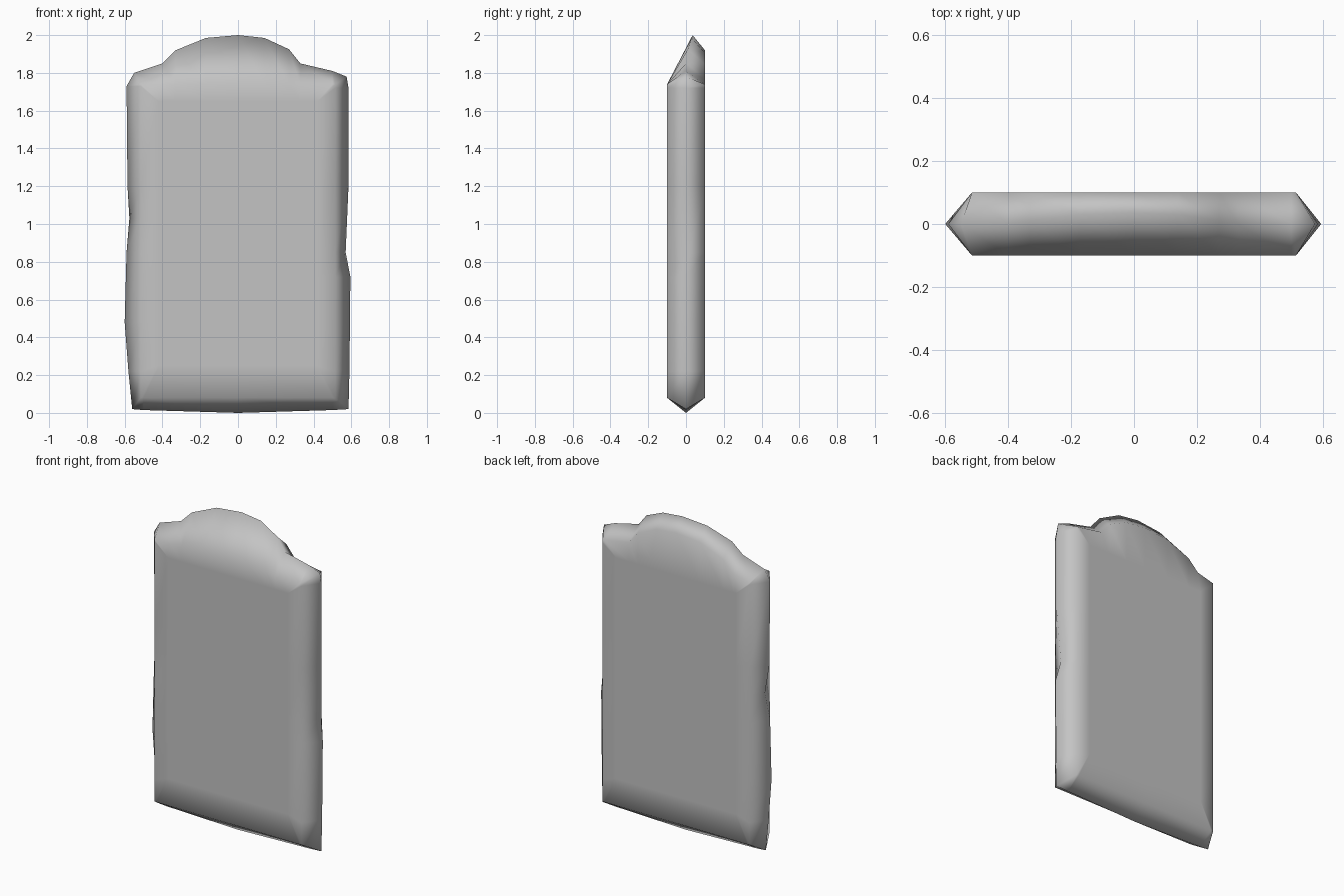
import bpy, bmesh

if "Cube" in bpy.data.objects:
    bpy.data.objects.remove(bpy.data.objects["Cube"], do_unlink=True)

stone = bpy.data.materials.new("grey stone")
stone.use_nodes = True
colour = (0.55, 0.55, 0.55, 1)
stone.diffuse_color = colour
stone.node_tree.nodes["Principled BSDF"].inputs["Base Color"].default_value = colour

# Worn outer rim of the slab, anticlockwise from the bottom centre: x, y, z
RIM = [
    (0, 0, 0.0), (0.50, 0, 0.015), (0.585, 0, 0.02), (0.59, 0, 0.22),
    (0.595, 0, 0.72), (0.57, 0.02, 0.85), (0.585, 0, 1.2), (0.585, 0, 1.72),
    (0.575, 0, 1.78), (0.50, 0, 1.81), (0.33, 0, 1.85), (0.27, 0.01, 1.925),
    (0.14, 0.03, 1.985), (0, 0.035, 2.0), (-0.17, 0.03, 1.985),
    (-0.33, 0.01, 1.92), (-0.40, 0, 1.85), (-0.55, 0, 1.80),
    (-0.59, 0, 1.73), (-0.585, 0, 1.2), (-0.575, 0.03, 1.03),
    (-0.59, 0, 0.85), (-0.60, 0, 0.48), (-0.58, 0, 0.22),
    (-0.56, 0, 0.02), (-0.50, 0, 0.015),
]


def clamp(value, low, high):
    return max(low, min(high, value))


def ring(bm, y, half_width, bottom, top_of):
    """Copy the rim into the plane y, held inside the given limits."""
    return [bm.verts.new((clamp(x, -half_width, half_width), y,
                          clamp(z, bottom, top_of(z)))) for x, _, z in RIM]


def back_top(z):
    # The back edge follows the arched crown
    return max(1.74, z - 0.08)


# Slab: panels, bevelled edges and rim skinned as nested loops
bm = bmesh.new()
loops = [
    ring(bm, -0.1, 0.42, 0.25, lambda z: 1.65),
    ring(bm, -0.1, 0.515, 0.08, lambda z: 1.74),
    [bm.verts.new(p) for p in RIM],
    ring(bm, 0.1, 0.515, 0.08, back_top),
    ring(bm, 0.1, 0.42, 0.25, lambda z: 1.65),
]
count = len(RIM)
for inner, outer in zip(loops, loops[1:]):
    for i in range(count):
        j = (i + 1) % count
        bm.faces.new((inner[i], outer[i], outer[j], inner[j]))
bm.faces.new(loops[0])
bm.faces.new(loops[-1])
bmesh.ops.remove_doubles(bm, verts=bm.verts, dist=0.001)
bmesh.ops.recalc_face_normals(bm, faces=bm.faces)
for face in bm.faces:
    face.smooth = True

mesh = bpy.data.meshes.new("gravestone_slab")
bm.to_mesh(mesh)
bm.free()
mesh.materials.append(stone)
slab = bpy.data.objects.new("gravestone_slab", mesh)
bpy.context.collection.objects.link(slab)
